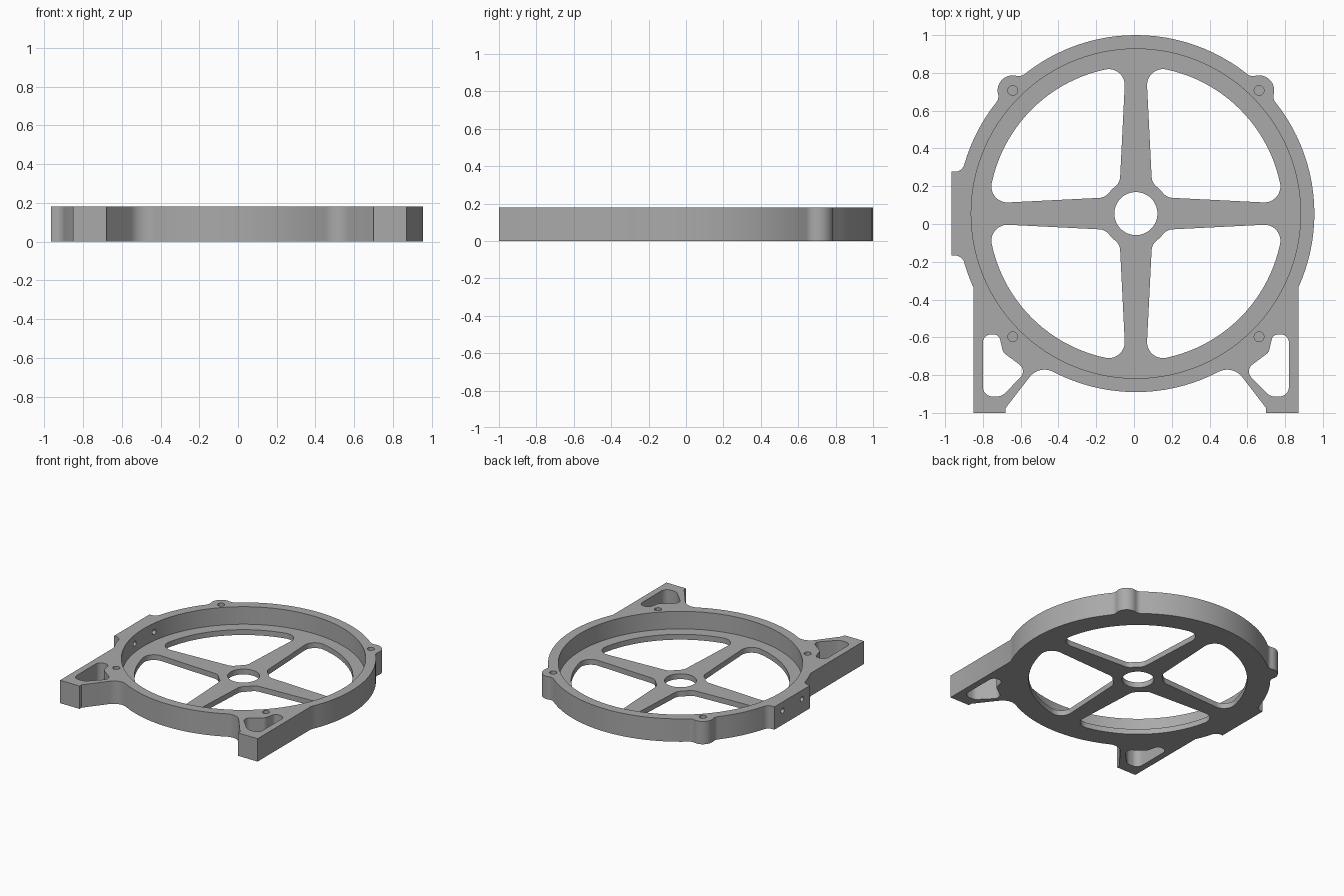
import bpy, bmesh, math
from mathutils import Vector, Matrix

if "Cube" in bpy.data.objects:
    bpy.data.objects.remove(bpy.data.objects["Cube"])

CENTRE = Vector((0.01, 0.055, 0))   # ring axis
H, FLOOR = 0.18, 0.042              # full height, web thickness
R, BORE, SLOT_R, HUB_R = 0.945, 0.872, 0.78, 0.18
LUG, LUG_R = 0.652, 0.08
O = Vector((0, 0))


def V(x, y):
    return Vector((x, y))


def arc(c, a, b, step=3.0):
    """Points on the shorter arc around c from a to b."""
    u, v = a - c, b - c
    a0 = math.atan2(u.y, u.x)
    da = (math.atan2(v.y, v.x) - a0 + math.pi) % math.tau - math.pi
    n = max(6, int(abs(math.degrees(da)) / step))
    return [c + u.length * V(math.cos(a0 + da * i / n), math.sin(a0 + da * i / n))
            for i in range(n + 1)]


def line_circle_fillet(p, d, n, f, r, outside, far):
    """Fillet of radius f between a line and a circle about the origin:
    returns centre, tangent point on the line, tangent point on the circle."""
    d, n = d.normalized(), n.normalized()
    q, rr = p + n * f, r + f if outside else r - f
    b, k = q.dot(d), q.dot(q) - rr * rr
    s = math.sqrt(b * b - k)
    c = q + d * (-b + s if far else -b - s)
    return c, c - n * f, c.normalized() * r


def rounded(corners):
    """Polygon from (x, y, radius) corners."""
    out, m = [], len(corners)
    for i, (x, y, f) in enumerate(corners):
        p = V(x, y)
        u = (V(*corners[i - 1][:2]) - p).normalized()
        w = (V(*corners[(i + 1) % m][:2]) - p).normalized()
        half = u.angle(w) / 2
        t = f / math.tan(half)
        c = p + (u + w).normalized() * (f / math.sin(half))
        out += arc(c, p + u * t, p + w * t, 10)
    return out


def circle(x, y, r, n):
    return [V(x + r * math.cos(math.tau * i / n), y + r * math.sin(math.tau * i / n))
            for i in range(n)]


def prism(name, pts, z0, z1):
    clean = []
    for p in pts:
        if not clean or (p - clean[-1]).length > 1e-4:
            clean.append(p)
    if (clean[0] - clean[-1]).length < 1e-4:
        clean.pop()
    bm = bmesh.new()
    face = bm.faces.new([bm.verts.new((p.x, p.y, z0)) for p in clean])
    top = bmesh.ops.extrude_face_region(bm, geom=[face])
    bmesh.ops.translate(bm, vec=(0, 0, z1 - z0),
                        verts=[g for g in top["geom"] if isinstance(g, bmesh.types.BMVert)])
    bmesh.ops.recalc_face_normals(bm, faces=bm.faces)
    me = bpy.data.meshes.new(name)
    bm.to_mesh(me)
    bm.free()
    ob = bpy.data.objects.new(name, me)
    bpy.context.collection.objects.link(ob)
    return ob


def half_outline(tab):
    """Left half of the frame outline, top to bottom."""
    lug, f = V(-LUG, LUG), 0.05
    d = lug.length
    a = math.acos((d * d + (R + f) ** 2 - (LUG_R + f) ** 2) / (2 * d * (R + f)))
    c1, c2 = [V(math.cos(t), math.sin(t)) * (R + f)
              for t in (math.pi * 0.75 - a, math.pi * 0.75 + a)]
    l1, l2 = [lug + (c - lug).normalized() * LUG_R for c in (c1, c2)]
    t1, t2 = c1.normalized() * R, c2.normalized() * R
    pts = arc(O, V(0, R), t1) + arc(c1, t1, l1, 8) + arc(lug, l1, l2, 6) + arc(c2, l2, t2, 8)
    start = t2
    if tab:  # flat mounting pad
        c, foot, rim = line_circle_fillet(V(-0.7, 0.222), V(-1, 0), V(0, 1), 0.05, R, True, True)
        pad = arc(O, t2, rim) + arc(c, rim, foot, 8) + [V(-0.975, 0.222)]
        low = arc(c, foot, rim, 8)
        pts += pad + [V(-0.975, -0.222)] + [V(p.x, -p.y) for p in low]
        start = V(rim.x, -rim.y)
    # leg
    side = -0.861
    pts += arc(O, start, V(side, -math.sqrt(R * R - side * side)))
    pts += [V(side, -1.055), V(-0.69, -1.055), V(-0.69, -1.03)]
    c, foot, rim = line_circle_fillet(V(-0.69, -1.03), V(0.61, 0.79), V(0.79, -0.61),
                                      0.1, R, True, False)
    return pts + arc(c, foot, rim, 6) + arc(O, rim, V(0, -R))


def mirror(pts):
    return [V(-p.x, p.y) for p in reversed(pts)]


# Frame blank
frame = prism("motor_mount_frame", half_outline(True) + mirror(half_outline(False)), 0, H)

# Bore and hub hole
cutters = [prism("bore_cutter", circle(0, 0, BORE, 120), FLOOR, H + 0.1),
           prism("hub_cutter", circle(0, 0, 0.114, 48), -0.1, H)]

# Four windows between tapered spokes
p, d, n = V(0.2, 0.083), V(0.5, -0.025), V(0.025, 0.5)
ci, fi, hub = line_circle_fillet(p, d, n, 0.07, HUB_R, True, True)
co, fo, rim = line_circle_fillet(p, d, n, 0.085, SLOT_R, False, True)
mid = V(1, 1).normalized()
half = arc(O, mid * HUB_R, hub, 6) + arc(ci, hub, fi, 8) + arc(co, fo, rim, 6) + arc(O, rim, mid * SLOT_R)
window = half + [V(q.y, q.x) for q in reversed(half)]
for k in range(4):
    rot = Matrix.Rotation(k * math.pi / 2, 2)
    cutters.append(prism("window_cutter", [rot @ q for q in window], -0.1, H))

# Lightening holes in the legs
leg_hole = rounded([(-0.81, -0.64, 0.042), (-0.725, -0.64, 0.034), (-0.703, -0.735, 0.04),
                    (-0.575, -0.83, 0.045), (-0.71, -0.968, 0.06), (-0.81, -0.968, 0.05)])
cutters += [prism("leg_cutter", pts, -0.1, H + 0.1) for pts in (leg_hole, mirror(leg_hole))]

# Blind screw holes in the rim
for sx in (-1, 1):
    for sy in (-1, 1):
        cutters.append(prism("screw_cutter", circle(sx * LUG, sy * LUG, 0.026, 20), 0.06, H + 0.1))

# Cross holes through the side pad
for sy in (-1, 1):
    ob = prism("pad_cutter", circle(0, 0, 0.02, 16), -0.15, 0.15)
    ob.data.transform(Matrix.Translation((-0.92, sy * 0.12, 0.11)) @ Matrix.Rotation(math.pi / 2, 4, 'Y'))
    cutters.append(ob)

bpy.context.view_layer.objects.active = frame
frame.select_set(True)
for cutter in cutters:
    mod = frame.modifiers.new("cut", 'BOOLEAN')
    mod.operation, mod.solver, mod.object = 'DIFFERENCE', 'EXACT', cutter
    bpy.ops.object.modifier_apply(modifier=mod.name)
    bpy.data.objects.remove(cutter)

frame.data.transform(Matrix.Translation(CENTRE))
grey = bpy.data.materials.new("machined grey")
grey.diffuse_color = (0.40, 0.40, 0.40, 1)
grey.use_nodes = True
grey.node_tree.nodes["Principled BSDF"].inputs["Base Color"].default_value = grey.diffuse_color
frame.data.materials.clear()
frame.data.materials.append(grey)
bpy.ops.object.shade_smooth_by_angle(angle=math.radians(30))
